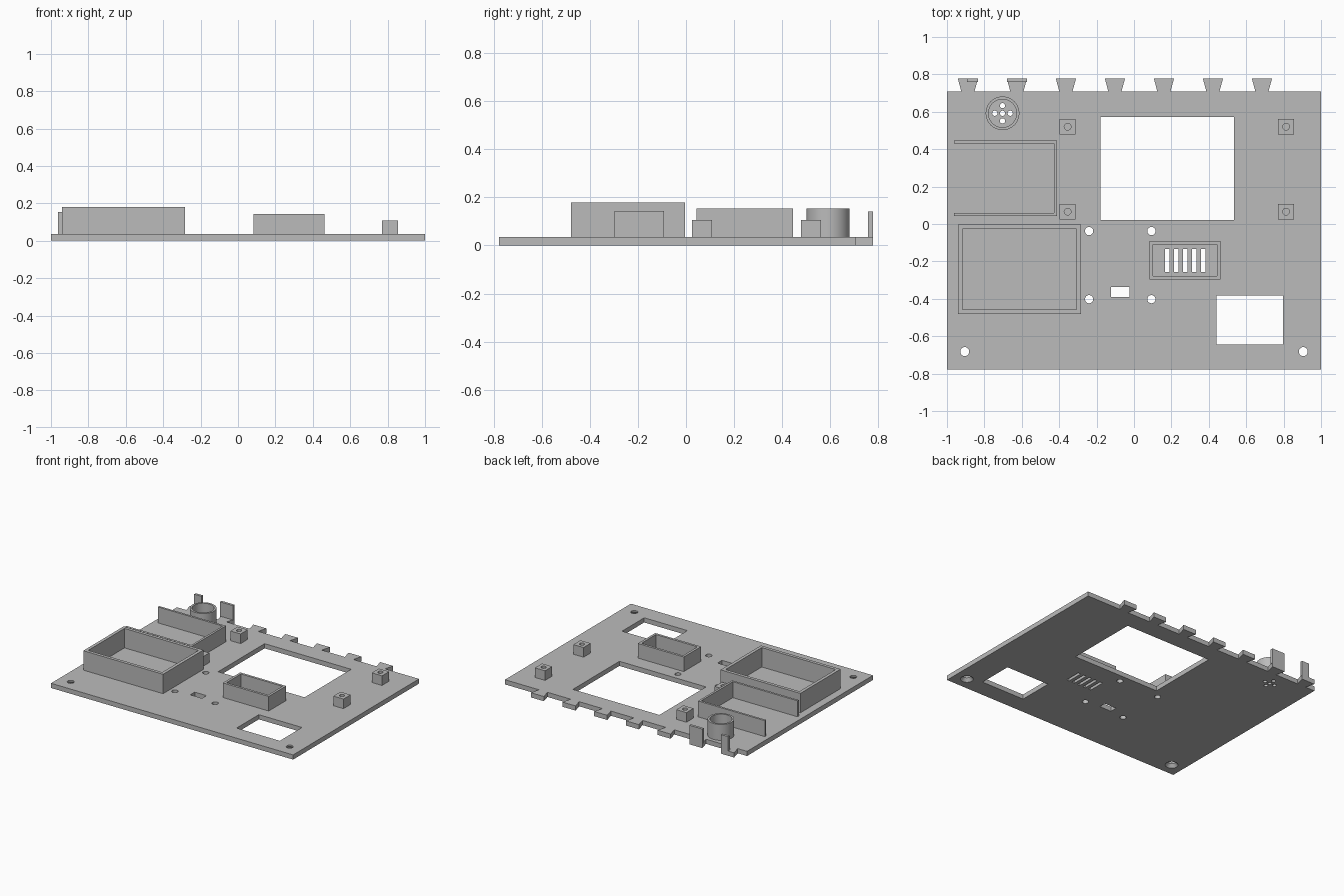
import bpy
import bmesh
from math import radians
from mathutils import Matrix, Vector

cube = bpy.data.objects.get("Cube")
if cube:
    bpy.data.objects.remove(cube, do_unlink=True)

TOP = 0.035          # upper face of the base plate
SINK = 0.03          # walls start slightly inside the plate

grey = bpy.data.materials.new("plain_grey")
grey.use_nodes = True
grey.diffuse_color = (0.5, 0.5, 0.5, 1)
grey.node_tree.nodes["Principled BSDF"].inputs["Base Color"].default_value = (0.5, 0.5, 0.5, 1)


def add_box(bm, x0, x1, y0, y1, z0, z1):
    size = Vector((x1 - x0, y1 - y0, z1 - z0))
    centre = Vector((x0 + x1, y0 + y1, z0 + z1)) / 2
    bmesh.ops.create_cube(bm, size=1, matrix=Matrix.Translation(centre) @ Matrix.Diagonal(size).to_4x4())


def add_cylinder(bm, x, y, z0, z1, r0, r1=None, segments=32):
    bmesh.ops.create_cone(bm, cap_ends=True, segments=segments, radius1=r0,
                          radius2=r0 if r1 is None else r1, depth=z1 - z0,
                          matrix=Matrix.Translation((x, y, (z0 + z1) / 2)))


def add_prism(bm, outline, z0, z1):
    face = bm.faces.new([bm.verts.new((x, y, z0)) for x, y in outline])
    side = bmesh.ops.extrude_face_region(bm, geom=[face])["geom"]
    bmesh.ops.translate(bm, vec=(0, 0, z1 - z0), verts=[v for v in side if isinstance(v, bmesh.types.BMVert)])
    bmesh.ops.recalc_face_normals(bm, faces=bm.faces)


def make(name, bm):
    mesh = bpy.data.meshes.new(name)
    bm.to_mesh(mesh)
    bm.free()
    mesh.materials.append(grey)
    obj = bpy.data.objects.new(name, mesh)
    bpy.context.collection.objects.link(obj)
    return obj


def cut(obj, bm):
    """Subtract the solids in bm from obj and bake the result."""
    cutter = make("cutter", bm)
    cutter.hide_render = True
    mod = obj.modifiers.new("cut", 'BOOLEAN')
    mod.operation = 'DIFFERENCE'
    mod.solver = 'EXACT'
    mod.object = cutter
    bpy.context.view_layer.update()
    graph = bpy.context.evaluated_depsgraph_get()
    baked = bpy.data.meshes.new_from_object(obj.evaluated_get(graph))
    obj.modifiers.clear()
    obj.data = baked
    bpy.data.objects.remove(cutter, do_unlink=True)


def smooth(obj):
    bpy.ops.object.select_all(action='DESELECT')
    obj.select_set(True)
    bpy.context.view_layer.objects.active = obj
    bpy.ops.object.shade_smooth_by_angle(angle=radians(30))


def tray(name, x0, x1, y0, y1, height, wall):
    bm = bmesh.new()
    add_box(bm, x0, x1, y0, y1, SINK, height)
    obj = make(name, bm)
    hole = bmesh.new()
    add_box(hole, x0 + wall, x1 - wall, y0 + wall, y1 - wall, 0, 1)
    cut(obj, hole)


# Base plate with flared tabs along the back edge
FRONT, BACK, TAB = -0.778, 0.708, 0.778
tab_x = [-0.888 + 0.262 * i for i in range(7)]
outline = [(1, FRONT), (1, BACK)]
for x in reversed(tab_x):
    outline += [(x + 0.035, BACK), (x + 0.054, TAB), (x - 0.054, TAB), (x - 0.035, BACK)]
outline += [(-1, BACK), (-1, FRONT)]
bm = bmesh.new()
add_prism(bm, outline, 0, TOP)
plate = make("base_plate", bm)

# Openings through the plate
BUZZER = (-0.703, 0.592)
holes = bmesh.new()
add_box(holes, -0.18, 0.535, 0.022, 0.571, -1, 1)        # display window
add_box(holes, 0.44, 0.797, -0.645, -0.383, -1, 1)       # keypad window
add_box(holes, -0.122, -0.025, -0.389, -0.336, -1, 1)    # switch slot
for i in range(5):                                       # vent slots
    x = 0.178 + 0.048 * i
    add_box(holes, x - 0.011, x + 0.011, -0.257, -0.133, -1, 1)
for x in (-0.24, 0.093):                                 # board screw holes
    for y in (-0.038, -0.402):
        add_cylinder(holes, x, y, -1, 1, 0.022)
for dx, dy in ((0, 0), (1, 0), (-1, 0), (0, 1), (0, -1)):  # buzzer holes
    add_cylinder(holes, BUZZER[0] + 0.041 * dx, BUZZER[1] + 0.041 * dy, -1, 1, 0.014, segments=24)
for x in (-0.905, 0.905):                                # corner screw holes
    add_cylinder(holes, x, -0.682, -1, 1, 0.024)
cut(plate, holes)

# Countersinks under the corner screw holes
sinks = bmesh.new()
for x in (-0.905, 0.905):
    add_cylinder(sinks, x, -0.682, -0.005, 0.025, 0.048, 0.023)
cut(plate, sinks)
smooth(plate)

# Walled compartments
tray("battery_tray", -0.942, -0.283, -0.48, -0.004, 0.18, 0.024)
tray("vent_tray", 0.083, 0.462, -0.297, -0.092, 0.144, 0.018)

# Three-sided bracket, open on the outer side
bm = bmesh.new()
x0, x1, y0, y1, wall = -0.963, -0.412, 0.043, 0.446, 0.016
add_prism(bm, [(x0, y0), (x1, y0), (x1, y1), (x0, y1), (x0, y1 - wall),
               (x1 - wall, y1 - wall), (x1 - wall, y0 + wall), (x0, y0 + wall)], SINK, 0.154)
make("side_bracket", bm)

# Round buzzer sleeve
bm = bmesh.new()
add_cylinder(bm, *BUZZER, SINK, 0.154, 0.09, segments=64)
sleeve = make("buzzer_sleeve", bm)
bore = bmesh.new()
add_cylinder(bore, *BUZZER, 0, 1, 0.075, segments=64)
cut(sleeve, bore)
smooth(sleeve)

# Square screw posts around the display window
for side, x in (("right", -0.355), ("left", 0.813)):
    for end, y in (("front", 0.066), ("back", 0.52)):
        bm = bmesh.new()
        add_box(bm, x - 0.042, x + 0.042, y - 0.042, y + 0.042, SINK, 0.107)
        post = make(f"screw_post_{end}_{side}", bm)
        bore = bmesh.new()
        add_cylinder(bore, x, y, 0, 1, 0.018)
        cut(post, bore)
        smooth(post)

# Upright clips on two of the back tabs
for name, x0, x1 in (("narrow_clip", -0.893, -0.834), ("wide_clip", -0.68, -0.572)):
    bm = bmesh.new()
    add_box(bm, x0, x1, 0.759, TAB, SINK, 0.142)
    make(name, bm)
